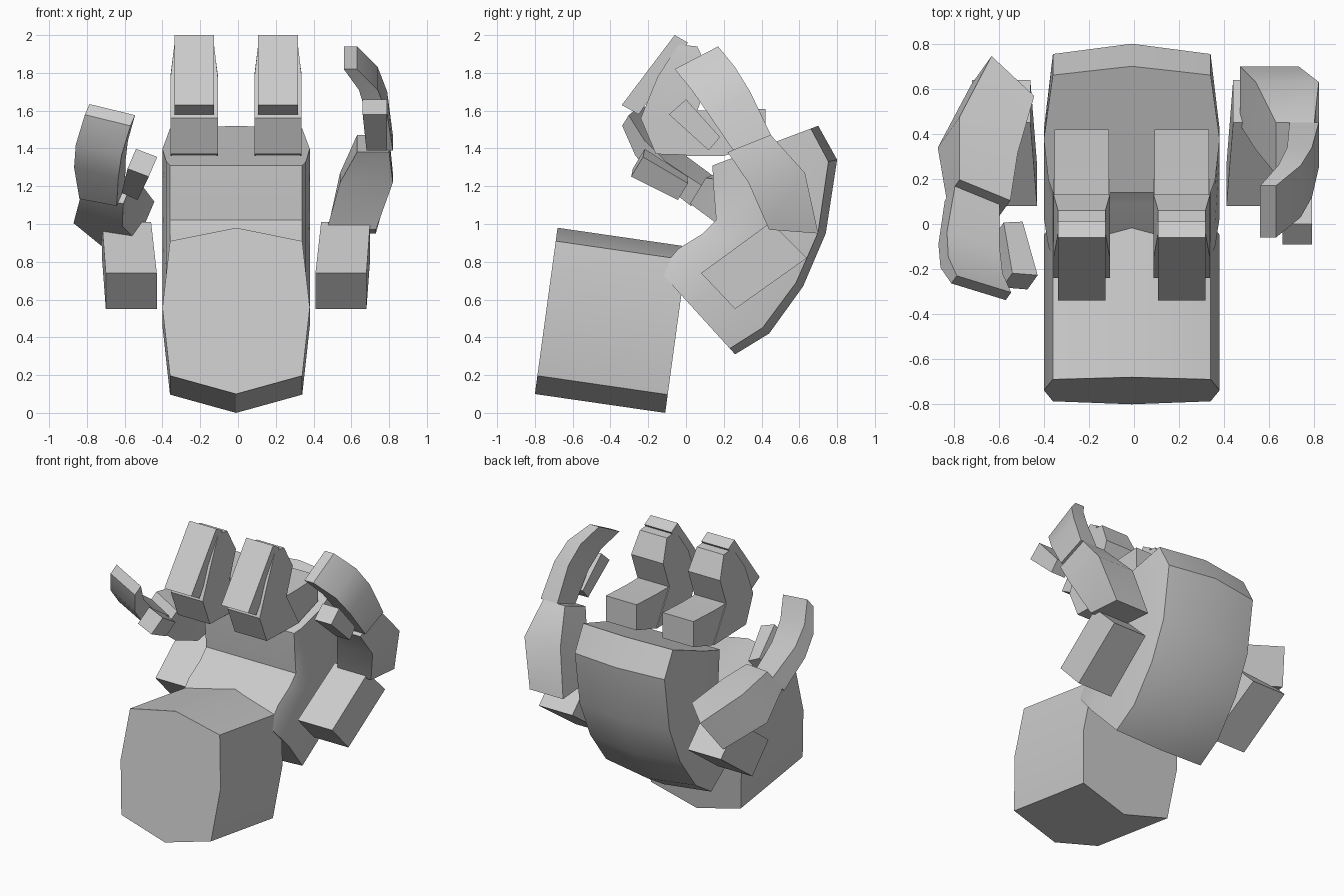
import bpy, bmesh, math
from mathutils import Vector, Matrix

if "Cube" in bpy.data.objects:
    bpy.data.objects.remove(bpy.data.objects["Cube"])

CX = -0.01  # symmetry plane of the hand


def loft(name, rings, angle=30):
    """Closed skin through rings of equal point count."""
    bm = bmesh.new()
    rows = [[bm.verts.new(p) for p in ring] for ring in rings]
    n = len(rows[0])
    for a, b in zip(rows, rows[1:]):
        for i in range(n):
            j = (i + 1) % n
            bm.faces.new((a[i], a[j], b[j], b[i]))
    bm.faces.new(rows[0])
    bm.faces.new(rows[-1])
    bmesh.ops.recalc_face_normals(bm, faces=bm.faces)
    me = bpy.data.meshes.new(name)
    bm.to_mesh(me)
    bm.free()
    ob = bpy.data.objects.new(name, me)
    bpy.context.collection.objects.link(ob)
    bpy.context.view_layer.objects.active = ob
    ob.select_set(True)
    bpy.ops.object.shade_smooth_by_angle(angle=math.radians(angle))
    ob.select_set(False)
    return ob


def quad(f, b, x0, x1):
    """Four-cornered section from front and back (y, z) points and an x span."""
    return [Vector((x0, *f)), Vector((x1, *f)), Vector((x1, *b)), Vector((x0, *b))]


def section(half, inner, outer):
    """Symmetric ring: half outline (x, t), with t running inner to outer."""
    i, o = Vector(inner), Vector(outer)
    full = half + [(-x, t) for x, t in reversed(half) if x > 0]
    return [(CX + x, *(i.lerp(o, t))) for x, t in full]


# Wrist block
wrist = [(0, 0), (.35, .08), (.39, .48), (.35, .89), (0, 1)]
loft("wrist", [section(wrist, (-.68, .98), (-.80, .10)),
               section(wrist, (.01, .88), (-.11, 0))])

# Curved palm
palm = [(0, 0), (.35, 0), (.37, .1), (.39, .42), (.35, .93), (0, 1)]
spine = [((-.14, .75), (.26, .31)), ((-.04, .87), (.44, .42)),
         ((.09, .95), (.62, .67)), ((.16, 1.02), (.74, .95)),
         ((.145, 1.2), (.80, 1.34)), ((.14, 1.31), (.70, 1.52))]
loft("palm", [section(palm, i, o) for i, o in spine])

# Two middle fingers, curled forward
finger = {
    "knuckle": [((.0, 1.6), (.0, 1.36), .12), ((.20, 1.6), (.20, 1.36), .12),
                ((.42, 1.61), (.42, 1.43), .12)],
    "middle": [((-.16, 1.37), (.20, 1.36), .125), ((-.24, 1.56), (.06, 1.6), .125),
               ((-.15, 1.78), (.13, 1.79), .125), ((-.04, 1.95), (.06, 1.94), .105)],
    "tip": [((-.06, 2.0), (.01, 1.96), .105), ((-.34, 1.63), (-.25, 1.58), .105)],
}
for side, s in (("left", -1), ("right", 1)):
    x = CX + s * .222
    for part, secs in finger.items():
        loft(f"{side}_finger_{part}", [quad(f, b, x - w, x + w) for f, b, w in secs])

# Outer digit, right side pose
digit = {
    "lower": [((.44, .97), (.70, .95), .47, .73), ((.33, 1.22), (.63, 1.27), .54, .82),
              ((.22, 1.38), (.45, 1.47), .63, .80)],
    "upper": [((.25, 1.39), (.45, 1.47), .69, .82), ((.12, 1.58), (.34, 1.70), .68, .79),
              ((.03, 1.71), (.26, 1.83), .64, .74), ((-.06, 1.82), (.17, 1.94), .56, .63)],
    "tip": [((-.09, 1.58), (0, 1.66), .66, .79), ((.12, 1.39), (.18, 1.46), .68, .79)],
}
base = [quad((.08, .74), (.26, .55), .41, .68), quad((.45, 1.01), (.64, .82), .44, .70)]


def mirror(p):
    return Vector((2 * CX - p.x, p.y, p.z))


def frame(along, normal):
    e1 = Vector(along).normalized()
    n = Vector(normal)
    n = (n - e1 * n.dot(e1)).normalized()
    return Matrix((e1, n.cross(e1), n)).transposed()


loft("right_digit_base", base)
loft("left_digit_base", [[mirror(p) for p in r] for r in base])

# Left digit is the mirrored right one, swung forward at its root
turn = (frame((-.217, -.906, .362), (-.82, .39, .43))
        @ frame((-.12, -.23, .47), (.246, .844, .478)).transposed())
root, new_root = Vector((-.62, .58, .96)), Vector((-.59, .60, 1.0))
for part, secs in digit.items():
    rings = [quad(*s) for s in secs]
    loft(f"right_digit_{part}", rings)
    loft(f"left_digit_{part}",
         [[turn @ (mirror(p) - root) + new_root for p in r] for r in rings])
